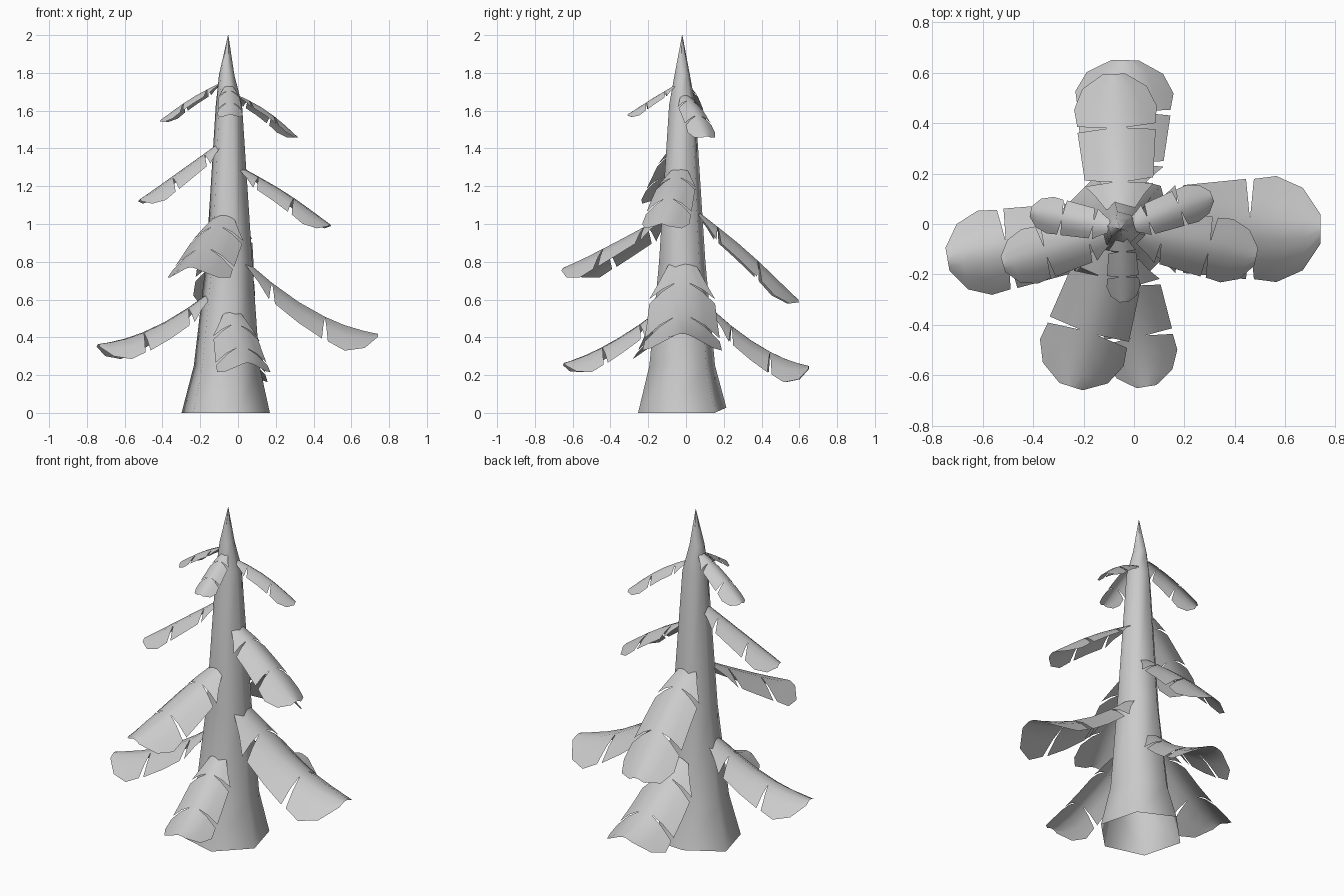
import bpy, bmesh, math
from mathutils import Vector

if "Cube" in bpy.data.objects:
    bpy.data.objects.remove(bpy.data.objects["Cube"])


def finish(name, bm):
    me = bpy.data.meshes.new(name)
    bmesh.ops.remove_doubles(bm, verts=bm.verts, dist=0.0005)
    bm.normal_update()
    for f in bm.faces:
        f.smooth = True
    bm.to_mesh(me)
    bm.free()
    ob = bpy.data.objects.new(name, me)
    bpy.context.collection.objects.link(ob)


# Trunk: six-sided tapering tube with a pointed top: (z, radius, x)
bm = bmesh.new()
loops = []
for z, r, x in [(0, .242, -.065), (.25, .18, -.06), (.8, .127, -.047),
                (1.63, .072, -.048), (1.79, .042, -.06), (2, .001, -.052)]:
    ring = []
    for i in range(6):
        a = math.radians(45 + 60 * i)
        lift = .028 if z == 0 and i == 1 else 0
        ring.append(bm.verts.new((x + r * math.cos(a), r * math.sin(a) - .02, z + lift)))
    loops.append(ring)
for a, b in zip(loops, loops[1:]):
    for i in range(6):
        j = (i + 1) % 6
        bm.faces.new((a[i], a[j], b[j], b[i]))
finish("trunk", bm)

# Leaf outline: width at root, middle and tip of a bough, cut by V slots
SLOTS = (.2, .6)
SECTIONS = [(0, .1, .2), (.2, .4, .6), (.6, .75, .9, 1)]
COLS = (-1, -.6, -.2, .2, .6, 1)


def outline(t):
    if t < .2:
        return .36 + 2.45 * t
    if t < .7:
        return .85 + .3 * (t - .2)
    return math.sqrt(max(0, 1.08 - ((t - .7) / .3) ** 2))


def bough(name, start, root_z, tip, width, bend):
    tip = Vector(tip)
    axis = Vector((-.05, -.02, 0))
    out = Vector((tip.x - axis.x, tip.y - axis.y, 0)).normalized()
    root = axis + out * start + Vector((0, 0, root_z))
    side = Vector((-out.y, out.x, 0))
    bm = bmesh.new()
    for s, sec in enumerate(SECTIONS):
        rows = []
        for n, t in enumerate(sec):
            row = []
            for u in COLS:
                gap = .028 * max(0, abs(u) - .2)
                tt = t
                if n == 0 and s > 0:
                    tt += gap
                if n == len(sec) - 1 and s < 2:
                    tt -= gap
                p = root.lerp(tip, tt)
                x = u * outline(t)
                # ridge bows along its length, edges droop
                p.z += bend * math.sin(math.pi * tt) - .68 * width * abs(x) ** 1.6
                row.append(bm.verts.new(p + side * width * x))
            rows.append(row)
        for a, b in zip(rows, rows[1:]):
            for i in range(len(COLS) - 1):
                bm.faces.new((a[i], b[i], b[i + 1], a[i + 1]))
    finish(name, bm)


# Boughs: root distance from trunk axis, root height, tip, half width, bend
bough("bough_low_right", .09, .81, (.74, -.02, .42), .205, -.06)
bough("bough_low_left", .10, .64, (-.74, -.14, .365), .165, -.045)
bough("bough_low_front", .13, .54, (.05, -.645, .265), .14, -.025)
bough("bough_low_back", .16, .55, (-.035, .65, .25), .19, -.04)
bough("bough_mid_front", .09, 1.05, (-.25, -.645, .77), .17, -.005)
bough("bough_mid_back", .08, 1.07, (-.08, .595, .60), .16, .025)
bough("bough_high_left", .05, 1.43, (-.52, -.16, 1.13), .11, 0)
bough("bough_high_right", .07, 1.30, (.485, -.13, 1.0), .125, .02)
bough("bough_top_left", .05, 1.745, (-.41, .05, 1.55), .072, .015)
bough("bough_top_right", .045, 1.685, (.31, .11, 1.465), .075, .025)
bough("bough_top_front", .04, 1.735, (-.04, -.31, 1.58), .065, .005)
